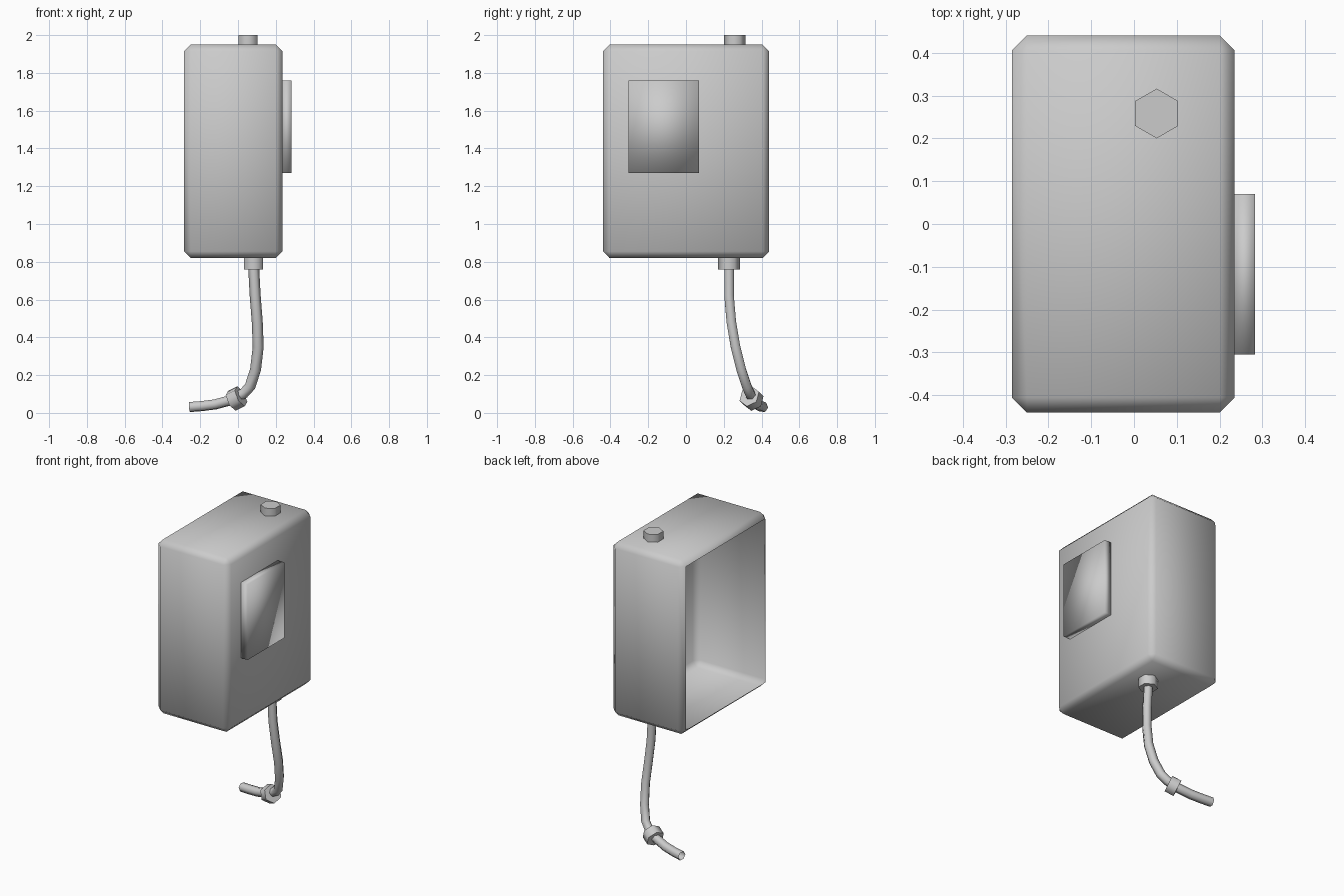
import bpy, bmesh, math
from mathutils import Vector

if "Cube" in bpy.data.objects:
    bpy.data.objects.remove(bpy.data.objects["Cube"])


def finish(name, bm, angle=None):
    mesh = bpy.data.meshes.new(name)
    bm.to_mesh(mesh)
    bm.free()
    ob = bpy.data.objects.new(name, mesh)
    bpy.context.collection.objects.link(ob)
    for p in mesh.polygons:
        p.use_smooth = True
    if angle:
        bpy.ops.object.select_all(action='DESELECT')
        ob.select_set(True)
        bpy.context.view_layer.objects.active = ob
        bpy.ops.object.shade_smooth_by_angle(angle=math.radians(angle))
    return ob


def box_mesh(lo, hi):
    bm = bmesh.new()
    bmesh.ops.create_cube(bm, size=1)
    for v in bm.verts:
        v.co = [(a + b) / 2 + c * (b - a) for a, b, c in zip(lo, hi, v.co)]
    return bm


def hex_tube(name, points, radius, phase=0, caps=True, angle=65):
    """Sweep a hexagon along a path without twisting."""
    pts = [Vector(p) for p in points]
    bm = bmesh.new()
    side, prev, rings = Vector((1, 0, 0)), Vector((0, 0, -1)), []
    for i, p in enumerate(pts):
        t = (pts[min(i + 1, len(pts) - 1)] - pts[max(i - 1, 0)]).normalized()
        side = prev.rotation_difference(t) @ side
        up, prev = t.cross(side), t
        ring = []
        for k in range(6):
            a = phase + k * math.pi / 3
            ring.append(bm.verts.new(p + radius * (math.cos(a) * side + math.sin(a) * up)))
        rings.append(ring)
    for a, b in zip(rings, rings[1:]):
        for k in range(6):
            j = (k + 1) % 6
            bm.faces.new((a[k], a[j], b[j], b[k]))
    if caps:
        bm.faces.new(rings[0])
        bm.faces.new(rings[-1])
    bmesh.ops.recalc_face_normals(bm, faces=bm.faces)
    return finish(name, bm, angle)


# Hollow chamfered housing, open on the left (-x) side
bm = box_mesh((-0.285, -0.44, 0.82), (0.235, 0.44, 1.95))
bmesh.ops.bevel(bm, geom=bm.edges[:], offset=0.035, segments=1, affect='EDGES')
bm.normal_update()
bmesh.ops.delete(bm, geom=[f for f in bm.faces if f.normal.x < -0.95], context='FACES')
finish("housing", bm)

# Raised side panel
finish("side_panel", box_mesh((0.234, -0.305, 1.27), (0.283, 0.07, 1.76)))

# Hexagonal fittings on top, underneath and around the cable
ph = math.pi / 6
hex_tube("top_knob", [(0.053, 0.258, 2.0), (0.053, 0.258, 1.95)], 0.058, ph)
hex_tube("cable_collar", [(0.083, 0.228, 0.82), (0.083, 0.228, 0.76)], 0.058, ph)
c, d = Vector((-0.008, 0.347, 0.076)), Vector((-0.024, 0.012, -0.012))
hex_tube("cable_ring", [c - d, c + d], 0.058, ph)

# Hanging cable
hex_tube("cable", [
    (0.083, 0.228, 0.77), (0.091, 0.228, 0.62), (0.102, 0.240, 0.48),
    (0.107, 0.262, 0.35), (0.093, 0.292, 0.23), (0.064, 0.322, 0.14),
    (0.030, 0.338, 0.103), (-0.035, 0.358, 0.068), (-0.12, 0.380, 0.045),
    (-0.19, 0.395, 0.036), (-0.255, 0.407, 0.031)], 0.029, caps=False)
